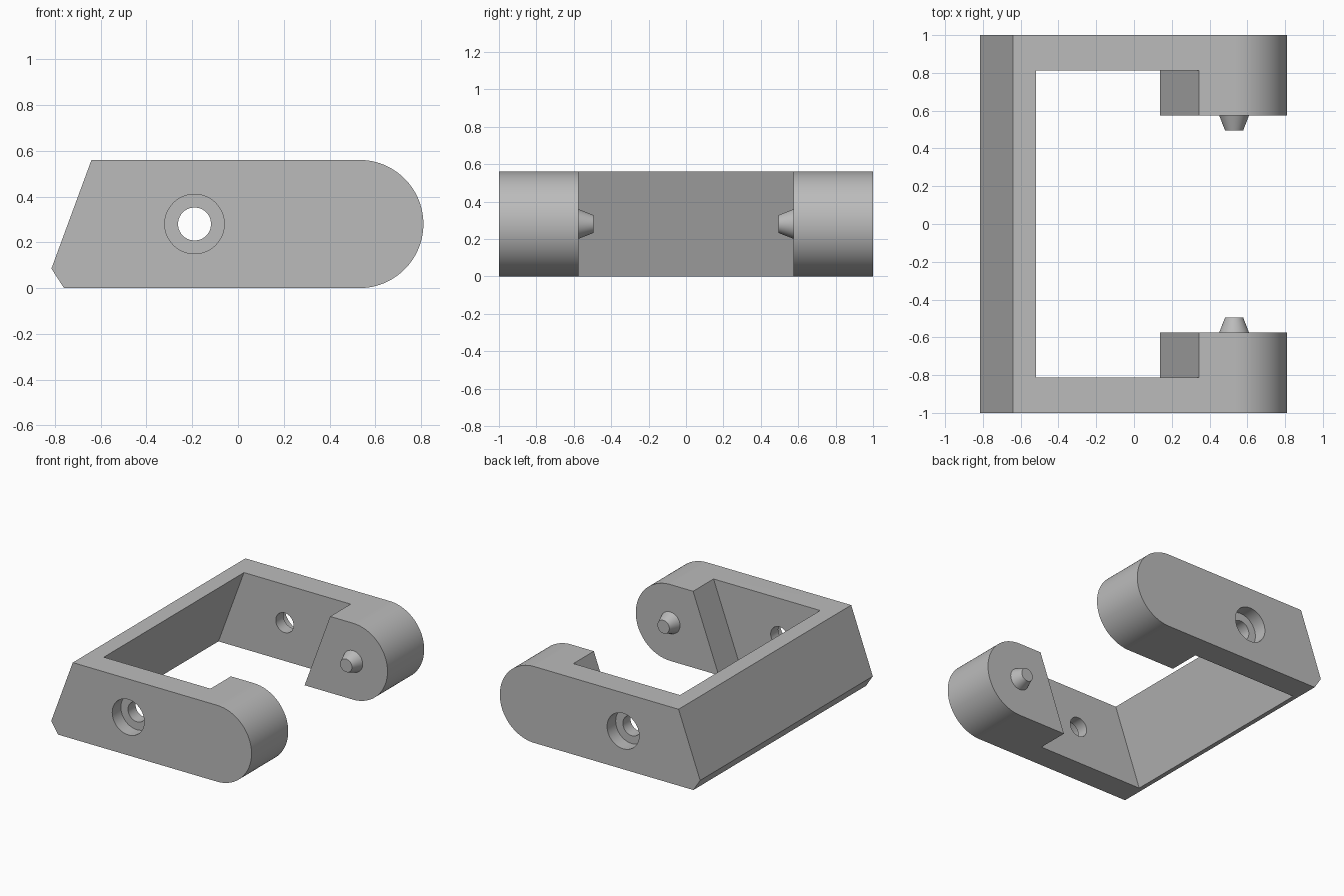
import bpy, bmesh
from math import sin, cos, pi, radians
from mathutils import Matrix

cube = bpy.data.objects.get("Cube")
if cube:
    bpy.data.objects.remove(cube, do_unlink=True)

HEIGHT = 0.56
MID = HEIGHT / 2
PIVOT_X = 0.53
HOLE_X = -0.19
SLOPE = 0.37          # x run per unit of height on all slanted faces

gray = bpy.data.materials.new("plain gray")
gray.use_nodes = True
color = (0.5, 0.5, 0.5, 1)
gray.diffuse_color = color
gray.node_tree.nodes["Principled BSDF"].inputs["Base Color"].default_value = color


def finish(name, bm):
    bmesh.ops.recalc_face_normals(bm, faces=bm.faces)
    mesh = bpy.data.meshes.new(name)
    bm.to_mesh(mesh)
    bm.free()
    mesh.materials.append(gray)
    obj = bpy.data.objects.new(name, mesh)
    bpy.context.collection.objects.link(obj)
    return obj


def prism(name, outline, half_width):
    """Extrude an xz outline along y, centred on y = 0."""
    bm = bmesh.new()
    face = bm.faces.new([bm.verts.new((x, -half_width, z)) for x, z in outline])
    extruded = bmesh.ops.extrude_face_region(bm, geom=[face])["geom"]
    verts = [v for v in extruded if isinstance(v, bmesh.types.BMVert)]
    bmesh.ops.translate(bm, verts=verts, vec=(0, 2 * half_width, 0))
    return finish(name, bm)


def cone_y(name, x, y0, y1, r0, r1):
    """Round part along y, from radius r0 at y0 to r1 at y1."""
    bm = bmesh.new()
    turn = Matrix.Rotation(radians(-90 if y1 > y0 else 90), 4, "X")
    place = Matrix.Translation((x, (y0 + y1) / 2, MID))
    bmesh.ops.create_cone(bm, cap_ends=True, segments=64, radius1=r0, radius2=r1,
                          depth=abs(y1 - y0), matrix=place @ turn)
    return finish(name, bm)


def activate(obj):
    bpy.ops.object.select_all(action="DESELECT")
    obj.select_set(True)
    bpy.context.view_layer.objects.active = obj


def cut(target, cutter):
    mod = target.modifiers.new("cut", "BOOLEAN")
    mod.operation, mod.solver, mod.object = "DIFFERENCE", "EXACT", cutter
    activate(target)
    bpy.ops.object.modifier_apply(modifier=mod.name)
    bpy.data.objects.remove(cutter, do_unlink=True)


# Bracket body: slanted back, chamfered heel and rounded nose
steps = 48
nose = [(PIVOT_X + MID * cos(a), MID + MID * sin(a))
        for a in (-pi / 2 + pi * i / steps for i in range(steps + 1))]
bracket = prism("bracket", [(-0.64, HEIGHT), (-0.815, 0.085), (-0.76, 0)] + nose, 1.0)

# Opening between the slanted back plate and the slanted boss faces
low, high = -0.1, HEIGHT + 0.1


def slant(top_x, z):
    return top_x + SLOPE * (z - HEIGHT)


cut(bracket, prism("window_cutter", [(slant(-0.52, low), low), (slant(0.345, low), low),
                                     (slant(0.345, high), high), (slant(-0.52, high), high)], 0.812))

# Mouth between the two bosses
cut(bracket, prism("mouth_cutter", [(-0.1, low), (1, low), (1, high), (-0.1, high)], 0.575))

# Counterbored screw holes and tapered pivot pins on both arms
for side, label in ((-1, "front"), (1, "back")):
    cut(bracket, cone_y("hole_cutter", HOLE_X, side * 0.7, side * 1.1, 0.072, 0.072))
    cut(bracket, cone_y("counterbore_cutter", HOLE_X, side * 0.9, side * 1.1, 0.13, 0.13))
    pin = cone_y(label + "_pin", PIVOT_X, side * 0.575, side * 0.495, 0.079, 0.048)
    activate(pin)
    bpy.ops.object.shade_smooth_by_angle(angle=radians(30))

activate(bracket)
bpy.ops.object.shade_smooth_by_angle(angle=radians(30))
